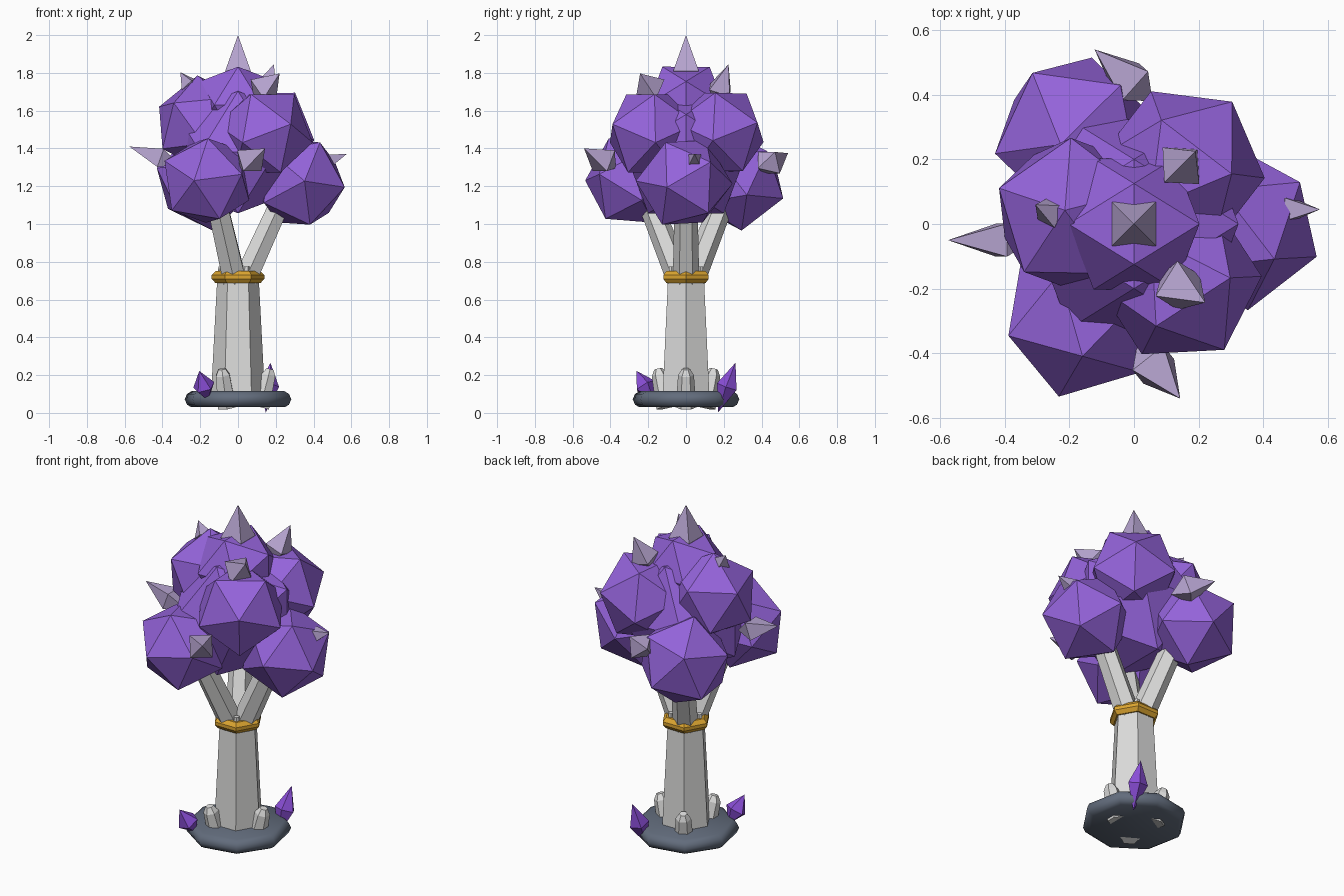
import bpy, bmesh
from math import cos, sin, pi, radians
from mathutils import Vector, Matrix

cube = bpy.data.objects.get("Cube")
if cube:
    bpy.data.objects.remove(cube, do_unlink=True)


def material(name, rgb):
    lin = [(c / 255 / 12.92) if c < 11 else ((c / 255 + 0.055) / 1.055) ** 2.4 for c in rgb]
    m = bpy.data.materials.new(name)
    m.use_nodes = True
    m.diffuse_color = (*lin, 1)
    bsdf = next(n for n in m.node_tree.nodes if n.type == "BSDF_PRINCIPLED")
    bsdf.inputs["Base Color"].default_value = (*lin, 1)
    return m


PURPLE = material("foliage purple", (148, 99, 218))
VIOLET = material("ground crystal violet", (138, 78, 215))
LILAC = material("pale lilac", (182, 164, 208))
BARK = material("pale bark", (220, 220, 219))
GOLD = material("gold", (220, 165, 48))
SLATE = material("slate", (98, 108, 124))


def finish(name, bm, mat, smooth=False):
    bmesh.ops.recalc_face_normals(bm, faces=bm.faces)
    for f in bm.faces:
        f.smooth = smooth
    me = bpy.data.meshes.new(name)
    bm.to_mesh(me)
    bm.free()
    me.materials.append(mat)
    ob = bpy.data.objects.new(name, me)
    bpy.context.collection.objects.link(ob)
    return ob


def loft(name, rings, sides, mat, axis=None, turn=0.0, smooth=False):
    """Stack rings of (centre, radius) along an axis; zero radius makes a tip."""
    rot = (axis or Vector((0, 0, 1))).to_track_quat("Z", "Y")
    bm = bmesh.new()
    loops = []
    for centre, r in rings:
        c = Vector(centre)
        if r == 0:
            loops.append([bm.verts.new(c)] * sides)
            continue
        loops.append([bm.verts.new(c + rot @ Vector((r * cos(a), r * sin(a), 0)))
                      for a in (turn + 2 * pi * i / sides for i in range(sides))])
    for lo, hi in zip(loops, loops[1:]):
        for i in range(sides):
            j = (i + 1) % sides
            quad = list(dict.fromkeys((lo[i], lo[j], hi[j], hi[i])))
            bm.faces.new(quad)
    for end, ring in ((loops[0], rings[0]), (loops[-1], rings[-1])):
        if ring[1] > 0:
            bm.faces.new(end)
    return finish(name, bm, mat, smooth)


def crystal(name, tip, mid, r, mat, tail=0.6, sides=4, turn=pi / 4):
    tip, mid = Vector(tip), Vector(mid)
    d = tip - mid
    return loft(name, [(mid - d * tail, 0), (mid, r), (tip, 0)], sides, mat, d, turn)


def blob(name, centre, r, toward, side):
    """Icosahedron with one corner along 'toward' and a neighbour near 'side'."""
    z = Vector(toward).normalized()
    x = Vector(side)
    x = (x - z * x.dot(z)).normalized()
    y = z.cross(x)
    m = Matrix((x, y, z)).transposed().to_4x4()
    bm = bmesh.new()
    bmesh.ops.create_icosphere(bm, subdivisions=1, radius=r,
                               matrix=Matrix.Translation(centre) @ m)
    return finish(name, bm, PURPLE)


def polar(deg, r, z):
    return Vector((r * cos(radians(deg)), r * sin(radians(deg)), z))


# Stone base with a rounded rim
loft("stone_base", [((0, 0, z), r) for z, r in
                    ((0.03, 0.252), (0.043, 0.275), (0.072, 0.288), (0.1, 0.276), (0.115, 0.25))],
     8, SLATE, turn=radians(-11.5), smooth=True)

# Trunk and collar
loft("trunk", [((0, 0, 0.032), 0.146), ((0, 0, 0.75), 0.108)], 6, BARK)
loft("collar", [((0, 0, z), r) for z, r in
                ((0.688, 0.12), (0.71, 0.139), (0.73, 0.139), (0.752, 0.118))], 6, GOLD)

# Branches, roots and little knots around the trunk
for i, deg in enumerate((0, 120, 240)):
    lo, hi = polar(deg, 0.035, 0.7), polar(deg, 0.295, 1.27)
    loft(f"branch_{i + 1}", [(lo, 0.07), (hi, 0.058)], 6, BARK, hi - lo)
    lo, hi = polar(deg, 0.118, 0.03), polar(deg, 0.162, 0.2)
    loft(f"root_{i + 1}", [(lo, 0.055), (hi, 0.042), (hi + (hi - lo) * 0.19, 0.022)],
         6, BARK, hi - lo)
    loft(f"knot_{i + 1}", [(polar(deg + 60, 0.088, 0.7), 0.02),
                           (polar(deg + 60, 0.088, 0.775), 0.016)], 6, BARK)

# Foliage clumps
blob("foliage_core", (0, 0, 1.38), 0.38, (0, 0.125, 0.202), (0, -0.125, 0.202))
blob("foliage_top", (0, 0, 1.63), 0.238, (0, 0.125, 0.202), (0, -0.125, 0.202))
blob("foliage_low_front", (-0.165, -0.29, 1.23), 0.253, (-0.065, -0.235, 0), (0.04, 0, 0.23))
blob("foliage_low_left", (0.325, -0.01, 1.22), 0.258, (0.237, -0.09, -0.025), (0.015, -0.28, 0.01))
blob("foliage_low_back", (-0.18, 0.27, 1.225), 0.265, (-0.14, 0.206, 0.12), (0.09, 0.22, -0.13))
blob("foliage_high_right", (-0.19, 0.03, 1.53), 0.258, (-0.225, 0.08, 0.09), (0, 0.23, 0.1))
blob("foliage_high_front", (0.14, -0.175, 1.48), 0.26, polar(3, 0.607, 0.795), polar(123, 0.607, 0.795))
blob("foliage_high_back", (0.15, 0.175, 1.485), 0.26, (0.14, 0.185, 0.047), (-0.09, 0.245, -0.049))

# Pale crystals growing from the foliage
spikes = {
    "top": ((0, 0, 2.0), (0, 0, 1.81), 0.096),
    "right": ((-0.575, -0.05, 1.41), (-0.41, -0.05, 1.35), 0.072),
    "left": ((0.575, 0.045, 1.37), (0.48, 0.045, 1.335), 0.05),
    "front": ((0.143, -0.54, 1.4), (0.06, -0.435, 1.335), 0.086),
    "back": ((-0.122, 0.54, 1.375), (-0.01, 0.44, 1.325), 0.084),
    "high_front": ((0.22, -0.243, 1.797), (0.135, -0.19, 1.715), 0.09),
    "high_back": ((0.19, 0.225, 1.845), (0.145, 0.18, 1.71), 0.08),
    "high_right": ((-0.305, 0.06, 1.803), (-0.255, 0.035, 1.735), 0.053),
}
for key, (tip, mid, r) in spikes.items():
    crystal(f"crystal_{key}", tip, mid, r, LILAC, turn=0 if key == "high_back" else pi / 4)

# Violet crystals on the base
crystal("ground_crystal_front", (-0.205, -0.262, 0.222), (-0.18, -0.215, 0.14), 0.06, VIOLET, 0.9, 5)
crystal("ground_crystal_back", (0.172, 0.262, 0.265), (0.16, 0.218, 0.14), 0.058, VIOLET, 1.1, 5)
